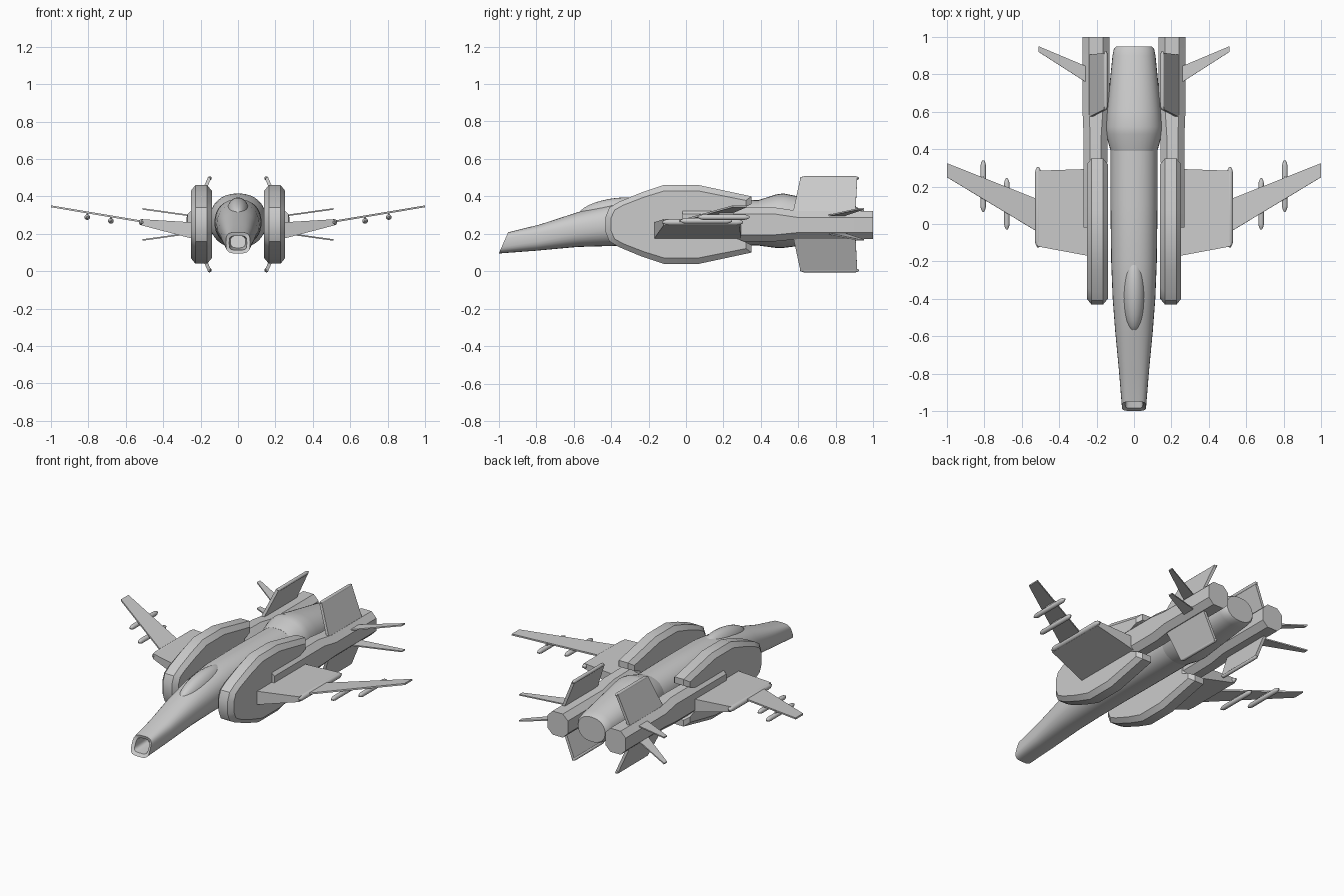
import bpy, bmesh, math
from mathutils import Vector

cube = bpy.data.objects.get("Cube")
if cube:
    bpy.data.objects.remove(cube)

grey = bpy.data.materials.new("hull grey")
grey.use_nodes = True
grey.diffuse_color = (0.6, 0.6, 0.6, 1)
grey.node_tree.nodes["Principled BSDF"].inputs["Base Color"].default_value = (0.6, 0.6, 0.6, 1)


def loft(name, rings, mirror=False, angle=30):
    """Skin a list of equal-sized rings, cap both ends, optionally mirror in x."""
    bm = bmesh.new()
    loops = [[bm.verts.new(p) for p in ring] for ring in rings]
    n = len(loops[0])
    for a, b in zip(loops, loops[1:]):
        for i in range(n):
            j = (i + 1) % n
            bm.faces.new((a[i], a[j], b[j], b[i]))
    bm.faces.new(loops[0])
    bm.faces.new(loops[-1])
    bmesh.ops.recalc_face_normals(bm, faces=bm.faces)
    mesh = bpy.data.meshes.new(name)
    bm.to_mesh(mesh)
    bm.free()
    mesh.materials.append(grey)
    obj = bpy.data.objects.new(name, mesh)
    bpy.context.collection.objects.link(obj)
    if mirror:
        obj.modifiers.new("mirror", 'MIRROR')
    bpy.ops.object.select_all(action='DESELECT')
    obj.select_set(True)
    bpy.context.view_layer.objects.active = obj
    bpy.ops.object.shade_smooth_by_angle(angle=math.radians(angle))
    return obj


def oval(y, hw, z0, z1, power=2, x=0, slant=0, n=32):
    """Superellipse ring across y; slant pushes the upper side back."""
    ring = []
    for i in range(n):
        t = 2 * math.pi * i / n
        c, s = math.cos(t), math.sin(t)
        u = math.copysign(abs(c) ** (2 / power), c)
        v = math.copysign(abs(s) ** (2 / power), s)
        ring.append((x + hw * u, y + slant * (v + 1) / 2, (z0 + z1 + (z1 - z0) * v) / 2))
    return ring


def plate(name, root, tip, thickness):
    """Thin surface from a root edge to a tip edge, each (front, back)."""
    corners = [Vector(p) for p in (*root, *tip)]
    normal = (corners[1] - corners[0]).cross(corners[2] - corners[0]).normalized()
    off = normal * thickness / 2
    f, b, tf, tb = corners
    return loft(name, [[f - off, b - off, b + off, f + off],
                       [tf - off, tb - off, tb + off, tf + off]], True)


def rod(name, x, z, y0, y1, r):
    """Slim round-nosed cylinder along y."""
    steps = ((y0, .3), (y0 + r, .8), (y0 + 2 * r, 1), (y1 - 2 * r, 1), (y1 - r, .8), (y1, .3))
    return loft(name, [oval(y, r * k, z - r * k, z + r * k, x=x, n=12) for y, k in steps], True, 50)


# Fuselage with hollow slanted nose intake
loft("fuselage", [
    oval(-.86, .04, .125, .19, 3, slant=.02),
    oval(-.985, .047, .113, .189, 4, slant=.04),
    oval(-1, .065, .095, .208, 3.5, slant=.05),
    oval(-.8, .08, .11, .25, 2.8, slant=.02),
    oval(-.58, .1, .13, .315, 2.4),
    oval(-.4, .114, .135, .36, 2.2),
    oval(-.2, .122, .138, .385, 2.2),
    oval(.1, .126, .138, .385, 2.2),
    oval(.4, .126, .138, .38, 2.2)])

# Rear engine shroud
loft("engine_shroud", [
    oval(.39, .125, .137, .381, 2.2),
    oval(.48, .15, .125, .41, 2.2),
    oval(.52, .152, .125, .416, 2.2),
    oval(.6, .145, .135, .4, 2.2),
    oval(.9, .115, .162, .345, 2.2),
    oval(.935, .108, .166, .335, 2.2),
    oval(.95, .095, .172, .328, 2.2)])

# Canopy bulge
canopy_rings = []
for i in range(1, 16):
    t = math.pi * i / 16
    y, k = -.37 - .21 * math.cos(t), math.sin(t)
    mid = .312 + .1 * (y + .37)
    canopy_rings.append(oval(y, .062 * k, mid - .08 * k, mid + .08 * k, n=24))
loft("canopy", canopy_rings)

# Shoulder pods: chamfered discs with a forked tail
upper = [(-.43, .29), (-.41, .34), (-.36, .37), (-.24, .42), (-.12, .46),
         (.07, .46), (.35, .4), (.35, .36), (.29, .335)]
outline = upper + [(y, .5 - z) for y, z in reversed(upper)]


def pod_ring(x, inset):
    return [(x, -.04 + (y + .04) * (1 - inset / .39), .25 + (z - .25) * (1 - inset / .21))
            for y, z in outline]


loft("shoulder_pods", [pod_ring(.14, .03), pod_ring(.165, 0),
                       pod_ring(.228, 0), pod_ring(.252, .03)], True, 25)


# Engine booms with chamfered section
def boom_ring(y, x0, x1, z0, z1, c=.035):
    return [(x0 + c, y, z0), (x1 - c, y, z0), (x1, y, z0 + c), (x1, y, z1 - c),
            (x1 - c, y, z1), (x0 + c, y, z1), (x0, y, z1 - c), (x0, y, z0 + c)]


loft("booms", [boom_ring(-.02, .15, .27, .16, .34), boom_ring(.48, .14, .27, .16, .34),
               boom_ring(.6, .132, .275, .172, .322), boom_ring(1, .132, .275, .172, .322)], True)

# Thick inner wings with tip rails
loft("inner_wings", [
    [(.22, -.175, .168), (.22, .295, .168), (.22, .295, .26), (.22, -.175, .26)],
    [(.515, -.12, .245), (.515, .285, .245), (.515, .285, .278), (.515, -.12, .278)]], True)
rod("wing_rails", .513, .262, -.125, .305, .017)

# Thin outer wings
plate("outer_wings", [(.51, -.045, .265), (.51, .13, .265)],
      [(1, .25, .347), (1, .325, .347)], .01)

# Missiles and their pylons
for label, x, z, y0 in (("inner", .68, .269, -.03), ("outer", .806, .289, .065)):
    rod(label + "_missiles", x, z, y0, y0 + .275, .015)
    plate(label + "_pylons", [(x, y0 + .11, z), (x, y0 + .19, z)],
          [(x, y0 + .11, z + .025), (x, y0 + .19, z + .025)], .01)

# Upper and lower canted fins, and small tail planes
for label, s in (("upper", 1), ("lower", -1)):
    mid = .247 if s < 0 else .255
    plate(label + "_fins", [(.232, .572, mid + s * .06), (.232, .905, mid + s * .06)],
          [(.152, .612, mid + s * .245), (.152, .915, mid + s * .245)], .018)
    rod(label + "_fin_rails", .152, mid + s * .242, .61, .925, .011)
    plate(label + "_tail_planes", [(.26, .76, .25 + s * .048), (.26, .845, .25 + s * .048)],
          [(.51, .92, .25 + s * .083), (.51, .95, .25 + s * .083)], .008)
